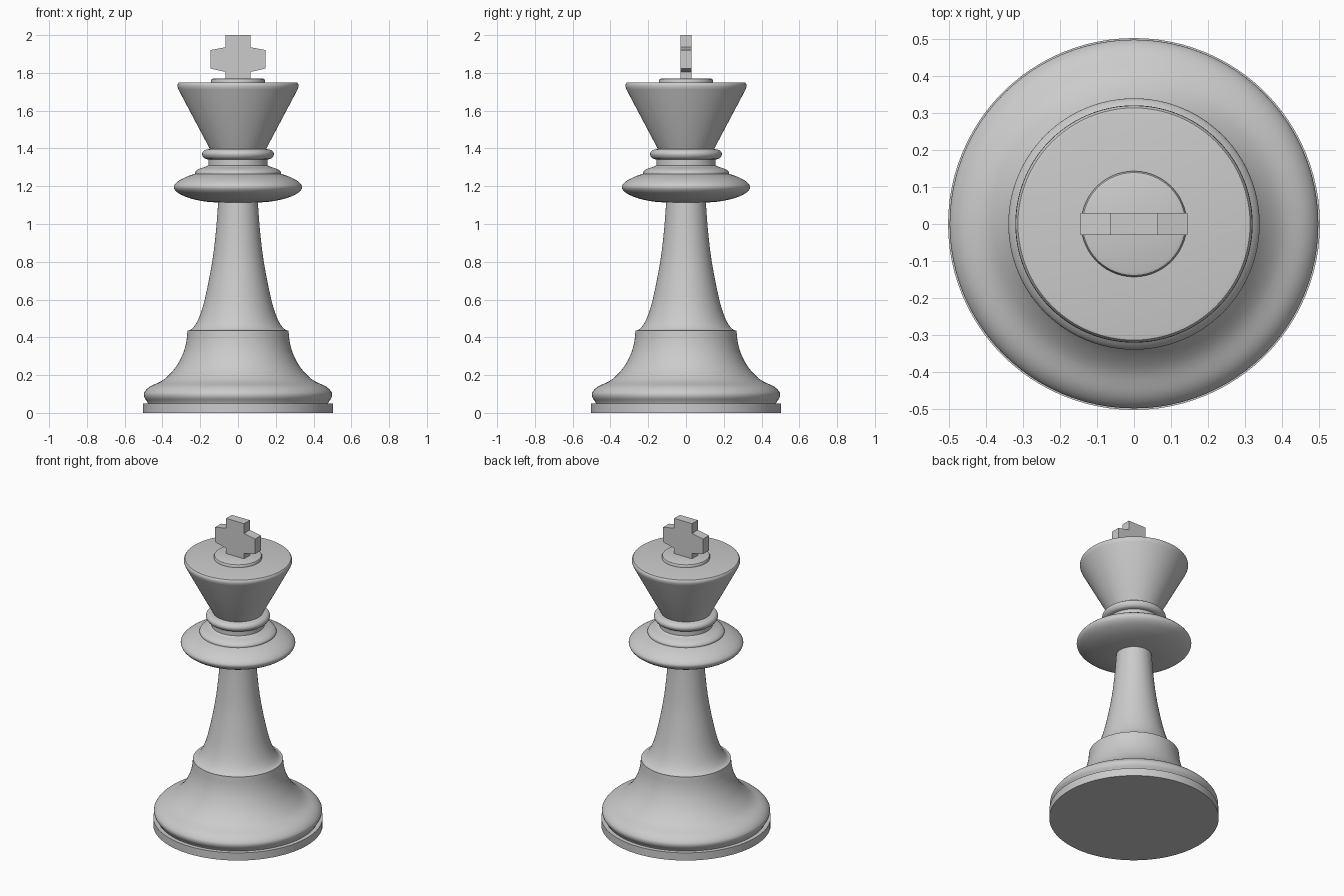
import bpy
import bmesh
import math
from mathutils import Vector

cube = bpy.data.objects.get("Cube")
if cube:
    bpy.data.objects.remove(cube)

SEGMENTS = 96

grey = bpy.data.materials.new("plain grey")
grey.use_nodes = True
grey.diffuse_color = (0.6, 0.6, 0.6, 1)
grey.node_tree.nodes["Principled BSDF"].inputs["Base Color"].default_value = grey.diffuse_color


def finish(name, bm):
    bmesh.ops.recalc_face_normals(bm, faces=bm.faces)
    mesh = bpy.data.meshes.new(name)
    bm.to_mesh(mesh)
    bm.free()
    obj = bpy.data.objects.new(name, mesh)
    bpy.context.collection.objects.link(obj)
    mesh.materials.append(grey)
    bpy.ops.object.select_all(action="DESELECT")
    obj.select_set(True)
    bpy.context.view_layer.objects.active = obj
    bpy.ops.object.shade_smooth_by_angle(angle=math.radians(35))
    return obj


def smooth_curve(points, steps):
    """Catmull-Rom curve through (radius, height) points."""
    pts = [Vector(p) for p in points]
    pts = [2 * pts[0] - pts[1]] + pts + [2 * pts[-1] - pts[-2]]
    out = []
    for a, b, c, d in zip(pts, pts[1:], pts[2:], pts[3:]):
        for i in range(steps):
            t = i / steps
            out.append(0.5 * (2 * b + (c - a) * t + (2 * a - 5 * b + 4 * c - d) * t**2
                              + (3 * b - a - 3 * c + d) * t**3))
    return out + [pts[-2]]


def lathe(name, points, steps=1):
    """Turn a profile around z and close it at both ends."""
    profile = smooth_curve(points, steps)
    profile = [(0, profile[0][1])] + [tuple(p) for p in profile] + [(0, profile[-1][1])]
    bm = bmesh.new()
    verts = [bm.verts.new((r, 0, z)) for r, z in profile]
    edges = [bm.edges.new(pair) for pair in zip(verts, verts[1:])]
    bmesh.ops.spin(bm, geom=verts + edges, cent=(0, 0, 0), axis=(0, 0, 1),
                   angle=math.tau, steps=SEGMENTS)
    bmesh.ops.remove_doubles(bm, verts=bm.verts, dist=0.0001)
    return finish(name, bm)


# Foot and flared base
lathe("plinth", [(0.503, 0), (0.503, 0.05)])
lathe("base", [(0.475, 0.045), (0.482, 0.06), (0.497, 0.085), (0.495, 0.11), (0.465, 0.14),
               (0.395, 0.175), (0.335, 0.235), (0.295, 0.305), (0.275, 0.37), (0.267, 0.437)], 5)

# Tapering stem
lathe("stem", [(0.265, 0.434), (0.24, 0.449), (0.213, 0.49), (0.187, 0.56), (0.163, 0.66),
               (0.135, 0.81), (0.116, 0.97), (0.104, 1.13)], 5)

# Collar, step and neck
lathe("collar", [(0.1, 1.113), (0.18, 1.12), (0.26, 1.138), (0.318, 1.165), (0.34, 1.195),
                 (0.322, 1.222), (0.28, 1.247), (0.23, 1.265)], 5)
lathe("collar_step", [(0.228, 1.26), (0.226, 1.277), (0.205, 1.292), (0.175, 1.302),
                      (0.157, 1.31)], 4)
lathe("neck", [(0.157, 1.3), (0.157, 1.345)])
lathe("neck_ring", [(0.15, 1.34), (0.178, 1.348), (0.19, 1.37), (0.178, 1.39),
                    (0.145, 1.398)], 4)

# Crown with a rounded rim, and the button on top
lathe("crown", [(0.145, 1.39), (0.316, 1.713), (0.321, 1.728), (0.32, 1.74),
                (0.314, 1.748), (0.304, 1.75)])
lathe("crown_button", [(0.143, 1.748), (0.143, 1.76), (0.139, 1.767), (0.131, 1.77)])

# Cross: half outline mirrored, then extruded through its thickness
half = [(0.065, 1.765), (0.065, 1.805), (0.145, 1.823), (0.145, 1.921),
        (0.065, 1.936), (0.065, 2.0)]
outline = half + [(-x, z) for x, z in reversed(half)]
bm = bmesh.new()
face = bm.faces.new([bm.verts.new((x, -0.03, z)) for x, z in outline])
moved = bmesh.ops.extrude_face_region(bm, geom=[face])["geom"]
bmesh.ops.translate(bm, vec=(0, 0.06, 0),
                    verts=[v for v in moved if isinstance(v, bmesh.types.BMVert)])
if face.is_valid and not any(abs(f.normal.y) > 0.9 and f.calc_center_median().y < 0
                             for f in bm.faces):
    bm.faces.new([v for v in face.verts])
# Flat sides, so every edge stays sharp
cross = finish("cross", bm)
for polygon in cross.data.polygons:
    polygon.use_smooth = False
